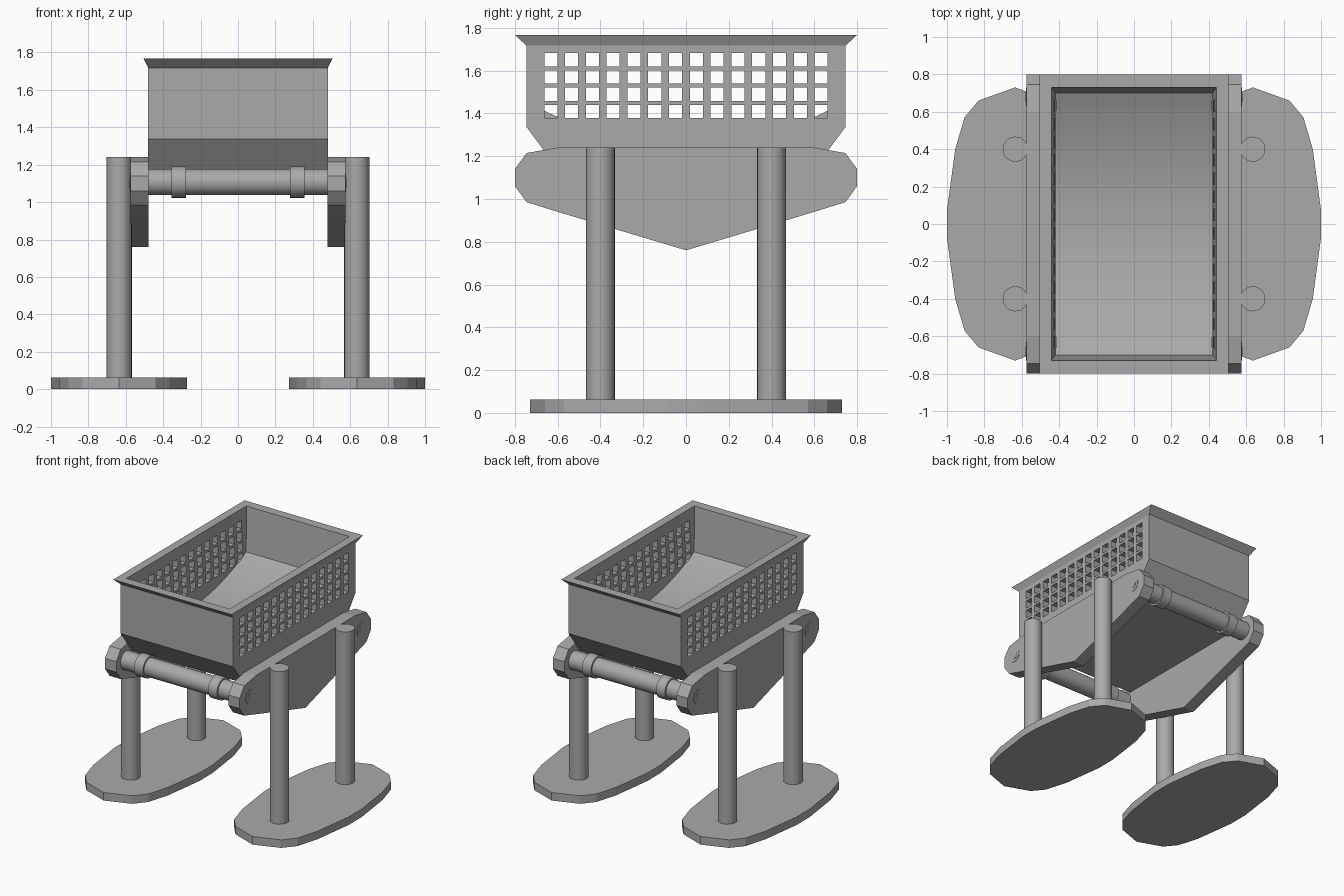
import bpy, bmesh, math
from mathutils import Matrix

if "Cube" in bpy.data.objects:
    bpy.data.objects.remove(bpy.data.objects["Cube"])

grey = bpy.data.materials.new("mid grey")
grey.diffuse_color = (0.4, 0.4, 0.4, 1)
grey.use_nodes = True
grey.node_tree.nodes["Principled BSDF"].inputs["Base Color"].default_value = grey.diffuse_color


def finish(bm, name, smooth=None):
    bmesh.ops.recalc_face_normals(bm, faces=bm.faces)
    me = bpy.data.meshes.new(name)
    bm.to_mesh(me)
    bm.free()
    me.materials.append(grey)
    ob = bpy.data.objects.new(name, me)
    bpy.context.collection.objects.link(ob)
    if smooth:
        shade(ob, smooth)
    return ob


def activate(ob):
    bpy.ops.object.select_all(action='DESELECT')
    ob.select_set(True)
    bpy.context.view_layer.objects.active = ob


def shade(ob, angle):
    activate(ob)
    bpy.ops.object.shade_smooth_by_angle(angle=math.radians(angle))


def loft(bm, rings):
    """Skin a list of equal-length point rings and cap both ends."""
    vs = [[bm.verts.new(p) for p in r] for r in rings]
    n = len(vs[0])
    for a, b in zip(vs, vs[1:]):
        for i in range(n):
            j = (i + 1) % n
            bm.faces.new((a[i], a[j], b[j], b[i]))
    bm.faces.new(vs[0])
    bm.faces.new(vs[-1])


def cylinder(bm, axis, centre, radius, length, segs=32):
    m = Matrix.Translation(centre)
    if axis == 'X':
        m = m @ Matrix.Rotation(math.pi / 2, 4, 'Y')
    bmesh.ops.create_cone(bm, cap_ends=True, segments=segs, radius1=radius,
                          radius2=radius, depth=length, matrix=m)


def cut(ob, cutter):
    mod = ob.modifiers.new("cut", 'BOOLEAN')
    mod.operation, mod.solver, mod.object = 'DIFFERENCE', 'EXACT', cutter
    activate(ob)
    bpy.ops.object.modifier_apply(modifier=mod.name)
    bpy.data.objects.remove(cutter)


# hopper outer shell: tapered base, straight walls, flared rim
bm = bmesh.new()
loft(bm, [[(sx * x, sy * y, z) for sx, sy in ((-1, -1), (1, -1), (1, 1), (-1, 1))]
          for x, y, z in ((.48, .615, 1.16), (.48, .746, 1.337),
                          (.48, .746, 1.717), (.505, .80, 1.767))])
hopper = finish(bm, "hopper")

# hopper cavity: slightly tapered walls over a dished floor
bm = bmesh.new()
steps = 16
floor = [(-.7 + 1.4 * i / steps) for i in range(steps + 1)]
profile = [(.733, 1.80)] + [(y, 1.255 + .175 * (y / .7) ** 2) for y in reversed(floor)] + [(-.733, 1.80)]
sides = []
for s in (-1, 1):
    vs = [bm.verts.new((s * (.442 if z > 1.7 else .42), y, z)) for y, z in profile]
    bm.faces.new((vs[0], vs[1], vs[-2], vs[-1]))
    bm.faces.new(vs[1:-1])
    sides.append(vs)
for i in range(len(profile)):
    j = (i + 1) % len(profile)
    bm.faces.new((sides[0][i], sides[0][j], sides[1][j], sides[1][i]))
cut(hopper, finish(bm, "cavity_cutter"))

# square ventilation holes in both long walls
bm = bmesh.new()
for s in (-1, 1):
    for col in range(14):
        for row in range(4):
            m = Matrix.Translation((s * .509, -.632 + col * .0972, 1.409 + row * .0805))
            bmesh.ops.create_cube(bm, size=1, matrix=m @ Matrix.Diagonal((.182, .061, .062, 1)))
cut(hopper, finish(bm, "hole_cutter"))
shade(hopper, 20)

# half outlines, mirrored below
plate_half = [(0, .76), (.60, .94), (.745, .985), (.80, 1.06), (.80, 1.14), (.745, 1.215), (.60, 1.24)]
plate = plate_half + [(-y, z) for y, z in reversed(plate_half[1:])]
foot_quarter = [(.363, .08), (.32, .40), (.27, .57), (.195, .66)]
foot = (foot_quarter + [(0, .73)] + [(-x, y) for x, y in reversed(foot_quarter)]
        + [(-x, -y) for x, y in foot_quarter] + [(0, -.73)]
        + [(x, -y) for x, y in reversed(foot_quarter)])

for s, side in ((-1, "left"), (1, "right")):
    # side plate
    bm = bmesh.new()
    loft(bm, [[(s * x, y, z) for y, z in plate] for x in (.479, .575)])
    finish(bm, side + "_side_plate")

    # oval foot pad
    bm = bmesh.new()
    loft(bm, [[(s * .636 + x, y, z) for x, y in foot] for z in (0, .062)])
    finish(bm, side + "_foot_pad")

    for t, end in ((-1, "front"), (1, "back")):
        # leg post
        bm = bmesh.new()
        cylinder(bm, 'Z', (s * .635, t * .40, .645), .067, 1.19)
        finish(bm, f"{side}_{end}_leg", 30)

        # axle end cap: two thin stepped discs
        bm = bmesh.new()
        cylinder(bm, 'X', (s * .575, t * .68, 1.107), .05, .006)
        cylinder(bm, 'X', (s * .575, t * .68, 1.107), .025, .010)
        finish(bm, f"{side}_{end}_axle_cap", 30)

# cross axles with collars
for t, end in ((-1, "front"), (1, "back")):
    bm = bmesh.new()
    cylinder(bm, 'X', (0, t * .68, 1.107), .07, .98)
    for s in (-1, 1):
        cylinder(bm, 'X', (s * .316, t * .68, 1.107), .084, .077)
    finish(bm, end + "_axle", 30)
